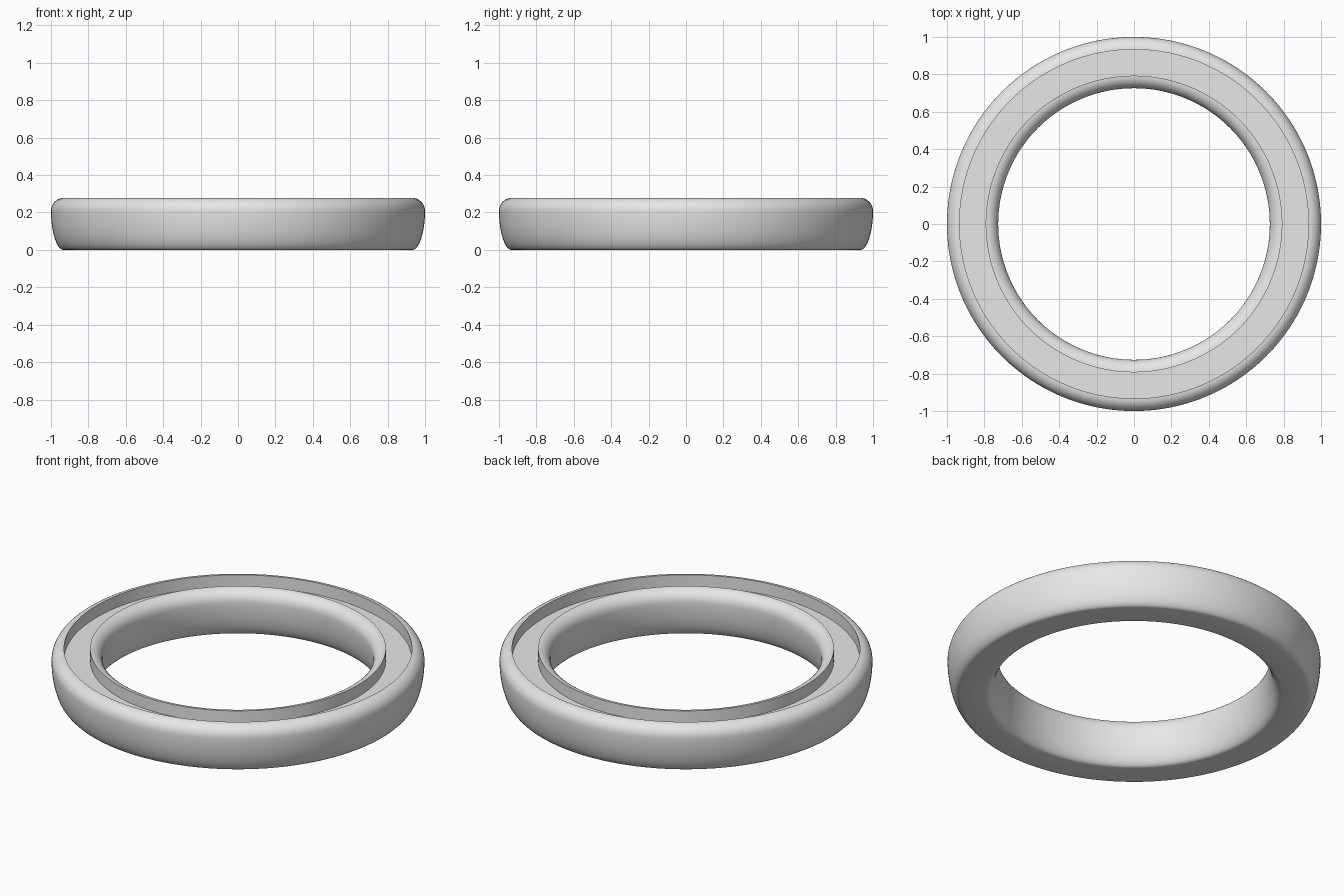
import bpy, bmesh, math
from mathutils import Vector
from mathutils.geometry import interpolate_bezier

old = bpy.data.objects.get("Cube")
if old:
    bpy.data.objects.remove(old, do_unlink=True)

# Main dimensions of the ring's cross-section
MID = 0.863        # radius of the centre line
HALF = 0.137       # half width at the widest height
FLAT = 0.07        # half width of the groove and of the flat base
TOP = 0.278
SHOULDER = 0.208   # height of the widest point
FLOOR = 0.208      # height of the groove floor
SEGMENTS = 160

# Outer half of the section: base, bulging side, rounded shoulder, groove wall
side = interpolate_bezier(Vector((FLAT, 0)), Vector((0.107, 0)),
                          Vector((HALF, 0.1)), Vector((HALF, SHOULDER)), 14)
half = [(p.x, p.y) for p in side]
for i in range(1, 9):
    a = math.radians(90) * i / 8
    half.append((FLAT + (HALF - FLAT) * math.cos(a),
                 SHOULDER + (TOP - SHOULDER) * math.sin(a)))
half.append((FLAT, FLOOR))

# Mirror the half section, then revolve it around the z axis
section = half + [(-u, z) for u, z in reversed(half)]
bm = bmesh.new()
verts = [bm.verts.new((MID + u, 0, z)) for u, z in section]
edges = [bm.edges.new((verts[i - 1], verts[i])) for i in range(len(verts))]
bmesh.ops.spin(bm, geom=verts + edges, cent=(0, 0, 0), axis=(0, 0, 1),
               angle=math.tau, steps=SEGMENTS, use_merge=True)
bmesh.ops.remove_doubles(bm, verts=bm.verts, dist=0.0001)
bmesh.ops.recalc_face_normals(bm, faces=bm.faces)

mesh = bpy.data.meshes.new("grooved_ring")
bm.to_mesh(mesh)
bm.free()
ring = bpy.data.objects.new("grooved_ring", mesh)
bpy.context.collection.objects.link(ring)

# Light grey material
grey = bpy.data.materials.new("light_grey")
grey.use_nodes = True
grey.diffuse_color = (0.8, 0.8, 0.8, 1)
grey.node_tree.nodes["Principled BSDF"].inputs["Base Color"].default_value = grey.diffuse_color
mesh.materials.append(grey)

# Smooth surface with crisp groove edges
bpy.ops.object.select_all(action="DESELECT")
ring.select_set(True)
bpy.context.view_layer.objects.active = ring
bpy.ops.object.shade_smooth_by_angle(angle=math.radians(35))
